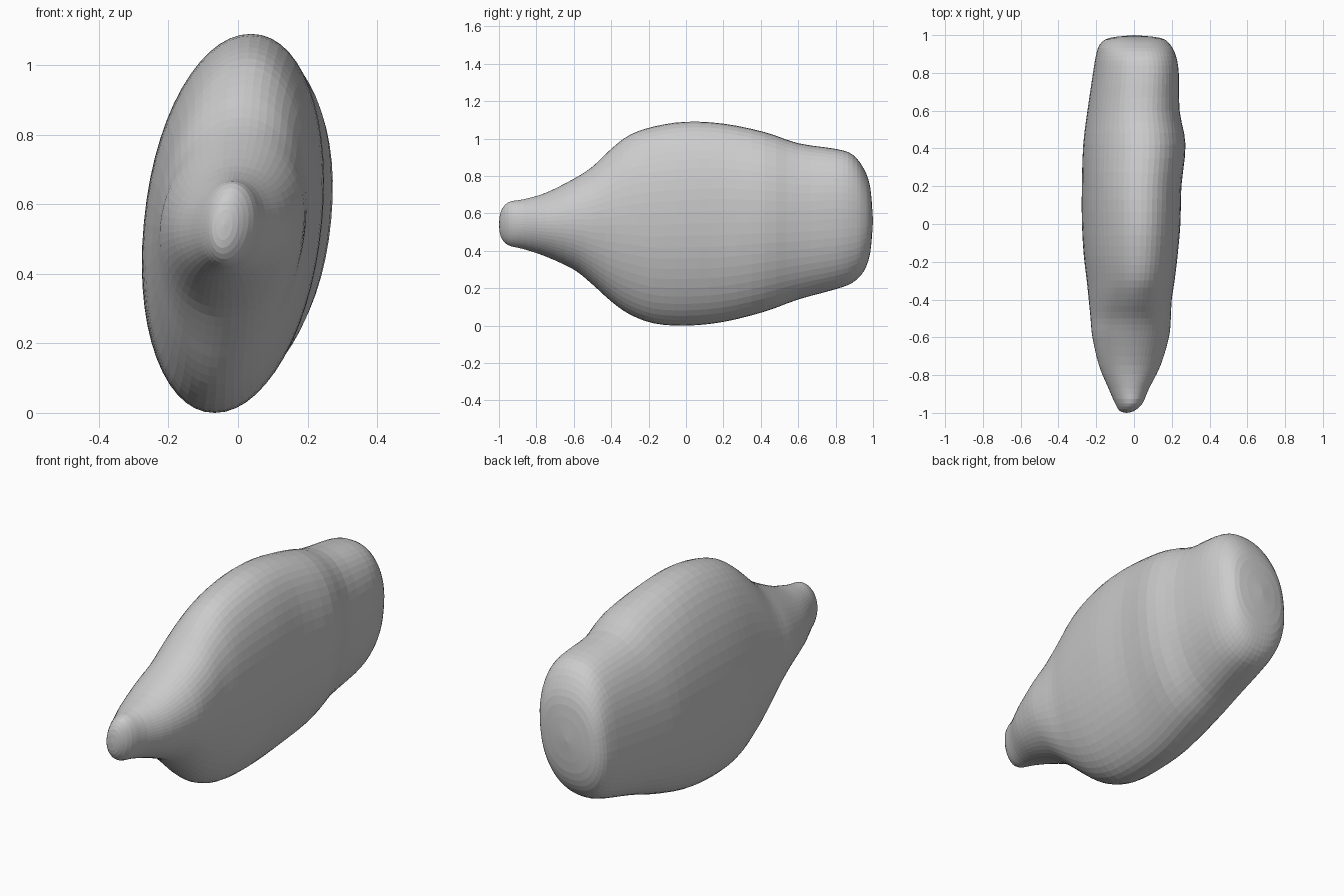
import bpy, bmesh
from math import cos, sin, pi

if "Cube" in bpy.data.objects:
    bpy.data.objects.remove(bpy.data.objects["Cube"])

# Stations: y, z bottom, z top, x left, x right, roundness exponent
STATIONS = [
    (-1.0, 0.54, 0.54, -0.04, -0.04, 2.0),
    (-0.99, 0.475, 0.61, -0.075, 0.0, 2.0),
    (-0.95, 0.43, 0.66, -0.10, 0.045, 2.0),
    (-0.87, 0.41, 0.675, -0.135, 0.08, 2.0),
    (-0.75, 0.37, 0.71, -0.185, 0.14, 2.0),
    (-0.6, 0.30, 0.785, -0.22, 0.185, 2.0),
    (-0.5, 0.22, 0.85, -0.23, 0.195, 2.0),
    (-0.4, 0.13, 0.945, -0.24, 0.20, 2.0),
    (-0.3, 0.06, 1.02, -0.25, 0.215, 2.0),
    (-0.17, 0.012, 1.065, -0.265, 0.23, 2.05),
    (0.0, 0.0, 1.09, -0.275, 0.245, 2.05),
    (0.2, 0.02, 1.08, -0.275, 0.25, 2.1),
    (0.42, 0.075, 1.035, -0.268, 0.272, 2.1),
    (0.6, 0.14, 0.975, -0.245, 0.24, 2.2),
    (0.8, 0.195, 0.945, -0.215, 0.235, 2.3),
    (0.89, 0.23, 0.915, -0.20, 0.22, 2.3),
    (0.95, 0.29, 0.84, -0.18, 0.19, 2.3),
    (0.985, 0.39, 0.74, -0.13, 0.14, 2.2),
    (1.0, 0.56, 0.56, 0.0, 0.0, 2.0),
]
SEGMENTS, STEPS, SHEAR = 56, 3, 0.095


def spline(i, t):
    """Catmull-Rom point between stations i and i + 1."""
    last = len(STATIONS) - 1
    p = [STATIONS[min(max(i + k, 0), last)] for k in (-1, 0, 1, 2)]
    return [0.5 * (2 * b + (c - a) * t + (2 * a - 5 * b + 4 * c - d) * t * t
                   + (3 * b - a - 3 * c + d) * t ** 3)
            for a, b, c, d in zip(*p)]


def power(v, n):
    return (1 if v >= 0 else -1) * abs(v) ** (2 / n)


def ring(bm, s):
    """One leaning superellipse cross-section."""
    y, z0, z1, x0, x1, n = s
    cx, cz, b = (x0 + x1) / 2, (z0 + z1) / 2, (z1 - z0) / 2
    a = max(((x1 - x0) / 2) ** 2 - (SHEAR * b) ** 2, 1e-6) ** 0.5
    verts = []
    for k in range(SEGMENTS):
        t = 2 * pi * k / SEGMENTS
        dz = b * power(sin(t), n)
        verts.append(bm.verts.new((cx + a * power(cos(t), n) + SHEAR * dz, y, cz + dz)))
    return verts


# Lofted body with rounded nose and blunt rear
bm = bmesh.new()
samples = [spline(i, j / STEPS) for i in range(len(STATIONS) - 1) for j in range(STEPS)][1:]
rings = [ring(bm, s) for s in samples]
for r, q in zip(rings, rings[1:]):
    for k in range(SEGMENTS):
        m = (k + 1) % SEGMENTS
        bm.faces.new((r[k], r[m], q[m], q[k]))

# Pole caps
for r, s in ((rings[0], STATIONS[0]), (rings[-1], STATIONS[-1])):
    pole = bm.verts.new(((s[3] + s[4]) / 2, s[0], s[1]))
    for k in range(SEGMENTS):
        bm.faces.new((pole, r[k], r[(k + 1) % SEGMENTS]))
bmesh.ops.recalc_face_normals(bm, faces=bm.faces)

mesh = bpy.data.meshes.new("rounded_body")
bm.to_mesh(mesh)
bm.free()
body = bpy.data.objects.new("rounded_body", mesh)
bpy.context.collection.objects.link(body)
